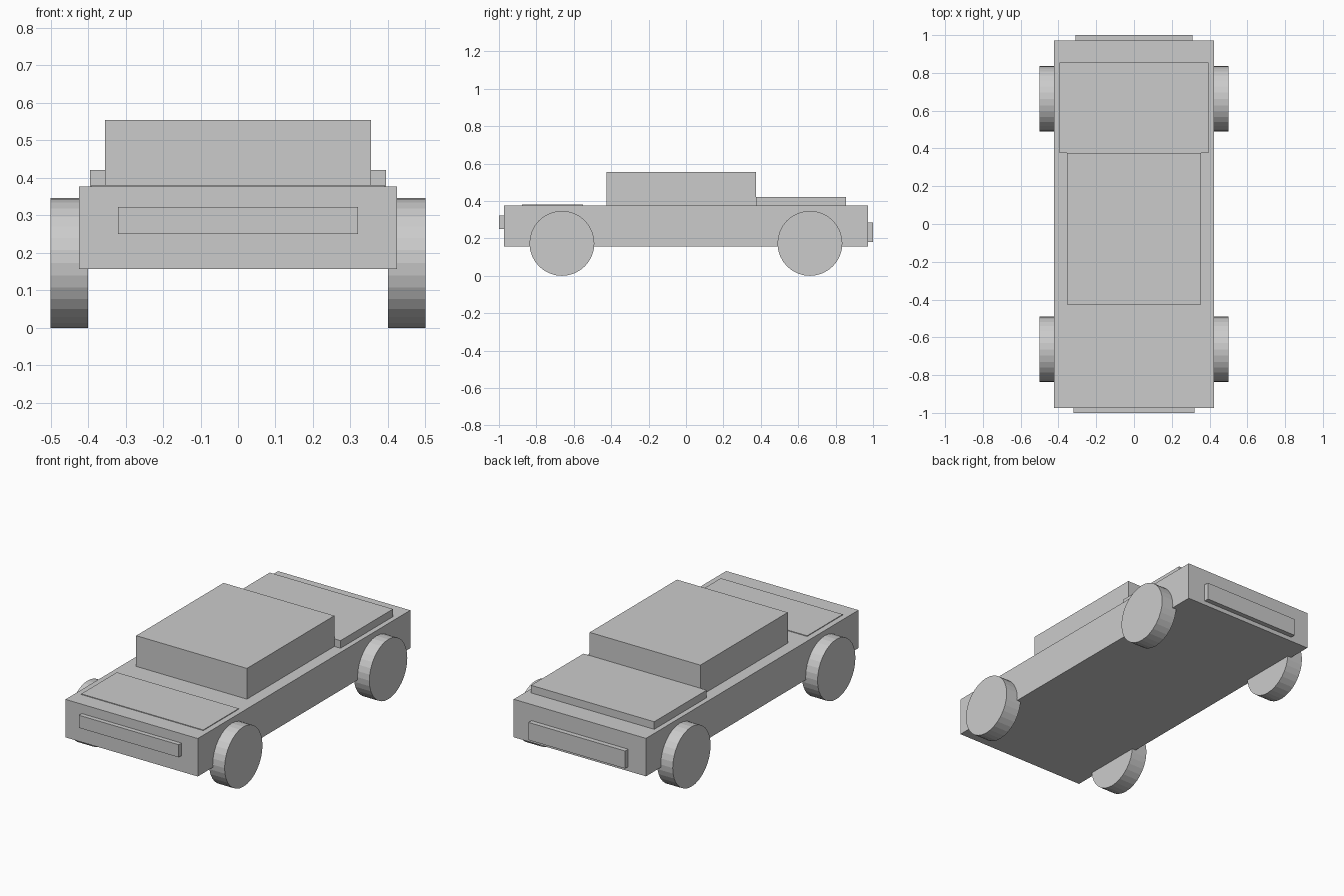
import bpy
from math import pi

if "Cube" in bpy.data.objects:
    bpy.data.objects.remove(bpy.data.objects["Cube"])


def box(name, x, y0, y1, z0, z1):
    """Box symmetric about x = 0, with half width x."""
    bpy.ops.mesh.primitive_cube_add(size=1, location=(0, (y0 + y1) / 2, (z0 + z1) / 2))
    ob = bpy.context.object
    ob.name = name
    ob.scale = (2 * x, y1 - y0, z1 - z0)
    bpy.ops.object.transform_apply(location=False, rotation=False, scale=True)
    return ob


# Body and cabin
box("body", 0.424, -0.974, 0.972, 0.157, 0.377)
box("cabin", 0.355, -0.425, 0.375, 0.377, 0.555)

# Raised rear deck and thin front hood panel
box("rear_deck", 0.395, 0.375, 0.855, 0.377, 0.421)
box("hood_panel", 0.391, -0.877, -0.551, 0.375, 0.381)

# Front grille and rear plate
box("front_grille", 0.32, -1.0, -0.974, 0.25, 0.323)
box("rear_panel", 0.31, 0.972, 1.0, 0.182, 0.284)

# Wheels
R = 0.1735
for end, y in (("front", -0.6635), ("rear", 0.6625)):
    for side, s in (("left", -1), ("right", 1)):
        bpy.ops.mesh.primitive_cylinder_add(vertices=32, radius=R, depth=0.1,
                                            location=(s * 0.45, y, R),
                                            rotation=(0, pi / 2, 0))
        bpy.context.object.name = f"{end}_{side}_wheel"
